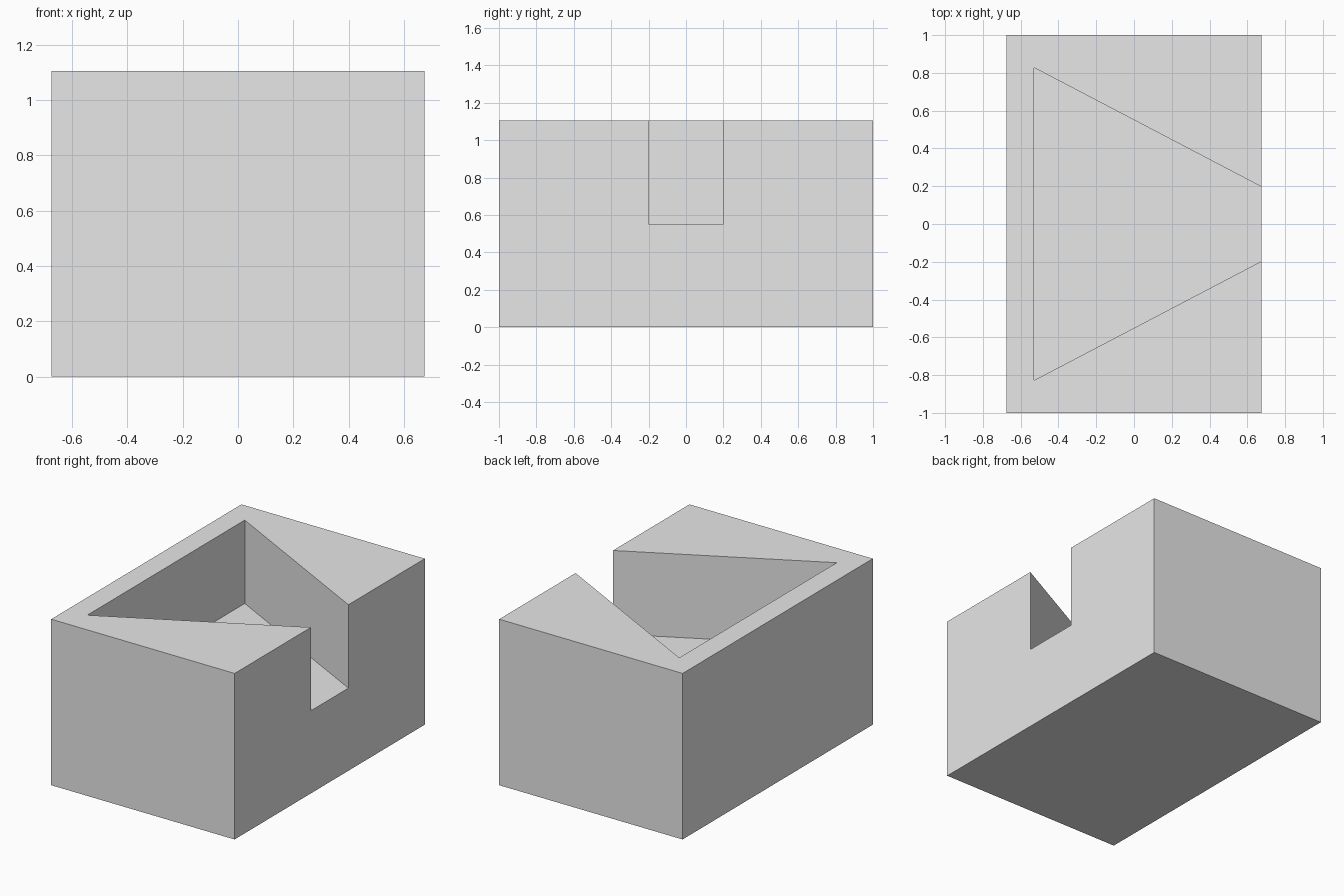
import bpy, bmesh

default = bpy.data.objects.get("Cube")
if default:
    bpy.data.objects.remove(default, do_unlink=True)

HALF_X, HALF_Y, HEIGHT = 0.675, 1.0, 1.105
FLOOR = 0.55                      # pocket floor height
BACK_X, BACK_Y = -0.53, 0.828     # wide closed end of the pocket
MOUTH_Y = 0.197                   # half width of the open end

grey = bpy.data.materials.new("light grey")
grey.use_nodes = True
grey.diffuse_color = (0.8, 0.8, 0.8, 1)
grey.node_tree.nodes["Principled BSDF"].inputs["Base Color"].default_value = (0.8, 0.8, 0.8, 1)


def prism(name, outline, bottom, top):
    """Extrude a flat outline upward into a closed solid."""
    bm = bmesh.new()
    face = bm.faces.new([bm.verts.new((x, y, bottom)) for x, y in outline])
    result = bmesh.ops.extrude_face_region(bm, geom=[face])
    for item in result["geom"]:
        if isinstance(item, bmesh.types.BMVert):
            item.co.z = top
    bmesh.ops.recalc_face_normals(bm, faces=bm.faces)
    mesh = bpy.data.meshes.new(name)
    bm.to_mesh(mesh)
    bm.free()
    mesh.materials.append(grey)
    obj = bpy.data.objects.new(name, mesh)
    bpy.context.collection.objects.link(obj)
    return obj


# Rectangular block
block = prism("block", [(-HALF_X, -HALF_Y), (HALF_X, -HALF_Y),
                        (HALF_X, HALF_Y), (-HALF_X, HALF_Y)], 0, HEIGHT)

# Dovetail pocket, run past the open side and the top for a clean cut
over = 0.1
end_y = MOUTH_Y - over * (BACK_Y - MOUTH_Y) / (HALF_X - BACK_X)
cutter = prism("pocket_cutter", [(BACK_X, -BACK_Y), (HALF_X + over, -end_y),
                                 (HALF_X + over, end_y), (BACK_X, BACK_Y)],
               FLOOR, HEIGHT + over)
cutter.hide_render = True

cut = block.modifiers.new("pocket", "BOOLEAN")
cut.operation = "DIFFERENCE"
cut.solver = "EXACT"
cut.object = cutter

# Apply the cut and drop the cutter
bpy.context.view_layer.objects.active = block
bpy.ops.object.modifier_apply(modifier=cut.name)
bpy.data.objects.remove(cutter, do_unlink=True)
